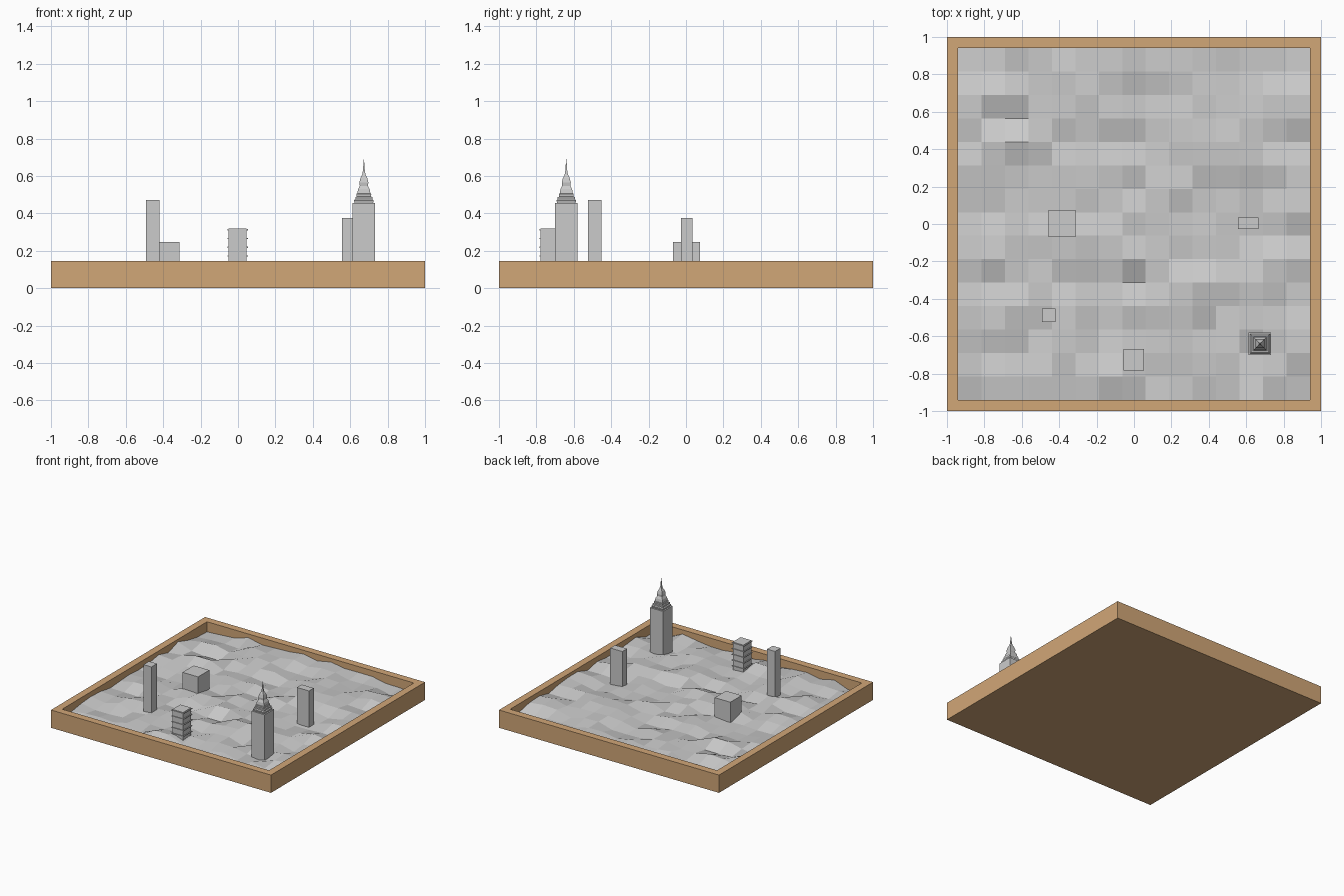
import bpy, bmesh, random

if "Cube" in bpy.data.objects:
    bpy.data.objects.remove(bpy.data.objects["Cube"])

random.seed(7)


def finish(name, bm, mat=None):
    bmesh.ops.recalc_face_normals(bm, faces=bm.faces[:])
    me = bpy.data.meshes.new(name)
    bm.to_mesh(me)
    bm.free()
    ob = bpy.data.objects.new(name, me)
    bpy.context.collection.objects.link(ob)
    if mat:
        me.materials.append(mat)
    return ob


def loft(name, cx, cy, levels, mat=None):
    """Stack rectangular rings (half x, half y, z) into one closed solid."""
    bm = bmesh.new()
    rings = [[bm.verts.new((cx + sx * hx, cy + sy * hy, z))
              for sx, sy in ((-1, -1), (1, -1), (1, 1), (-1, 1))]
             for hx, hy, z in levels]
    for a, b in zip(rings, rings[1:]):
        for i in range(4):
            j = (i + 1) % 4
            bm.faces.new((a[i], a[j], b[j], b[i]))
    bm.faces.new(rings[0][::-1])
    bm.faces.new(rings[-1])
    return finish(name, bm, mat)


# Wooden tray: outside wall, rim, inside wall and floor
wood = bpy.data.materials.new("wood")
wood.diffuse_color = (0.64, 0.385, 0.185, 1)
wood.use_nodes = True
wood.node_tree.nodes["Principled BSDF"].inputs["Base Color"].default_value = wood.diffuse_color
loft("tray", 0, 0, [(1, 1, 0), (1, 1, 0.146), (0.94, 0.94, 0.146), (0.94, 0.94, 0.03)], wood)

# Faceted terrain: 15 x 15 cells of gentle bumps with a few ridges and hollows
N, R = 15, 0.94
crests = [(-0.69, 0.44), (-0.57, 0.44), (-0.06, -0.19), (0.06, -0.19), (-0.31, -0.19),
          (0.19, -0.31), (0.31, -0.31), (-0.19, -0.82), (-0.06, -0.82), (0.31, 0.44),
          (0.56, 0.44), (0.81, 0.56), (0.31, -0.44), (0.81, -0.19), (-0.94, 0.56)]
hollows = [(-0.69, 0.57), (-0.57, 0.57), (-0.06, 0.44), (0.06, 0.44), (-0.31, -0.31),
           (-0.06, -0.31), (0.06, -0.31), (-0.19, -0.57), (0.44, -0.57), (0.69, -0.69)]


def near(x, y, points):
    return any(abs(x - px) < 0.05 and abs(y - py) < 0.05 for px, py in points)


bm = bmesh.new()
bmesh.ops.create_grid(bm, x_segments=N, y_segments=N, size=R)
for v in bm.verts:
    v.co.z = random.uniform(0.073, 0.12)
    if near(v.co.x, v.co.y, crests):
        v.co.z = 0.125
    elif near(v.co.x, v.co.y, hollows):
        v.co.z = 0.07
    # the ground dips towards the tray corners
    if abs(v.co.x) > 0.8 and abs(v.co.y) > 0.8:
        v.co.z -= 0.022
finish("terrain", bm)

# Plain block buildings: centre, half sizes, top
for name, cx, cy, hx, hy, top in (
        ("slim_block", -0.457, -0.487, 0.036, 0.036, 0.472),
        ("low_block", -0.385, 0.003, 0.071, 0.073, 0.246),
        ("flat_block", 0.61, 0.003, 0.055, 0.031, 0.376)):
    loft(name, cx, cy, [(hx, hy, 0.04), (hx, hy, top)])

# Tiered building with thin ledges at each storey
bx, by = -0.002, -0.726
loft("ledged_building", bx, by, [(0.048, 0.052, 0.04), (0.048, 0.052, 0.32)])
for k in range(5):
    z = 0.122 + k * 0.047
    loft("storey_ledge", bx, by, [(0.055, 0.058, z), (0.055, 0.058, z + 0.006)])

# Tall tower with stepped crown and spire
profile = [(0.06, 0.04), (0.06, 0.455), (0.049, 0.455), (0.053, 0.47), (0.046, 0.476),
           (0.046, 0.487), (0.038, 0.49), (0.040, 0.505), (0.035, 0.507), (0.031, 0.53),
           (0.022, 0.548), (0.024, 0.565), (0.018, 0.59), (0.009, 0.607), (0.005, 0.63),
           (0.003, 0.66), (0.0006, 0.69)]
loft("spire_tower", 0.673, -0.64, [(h, h, z) for h, z in profile])
